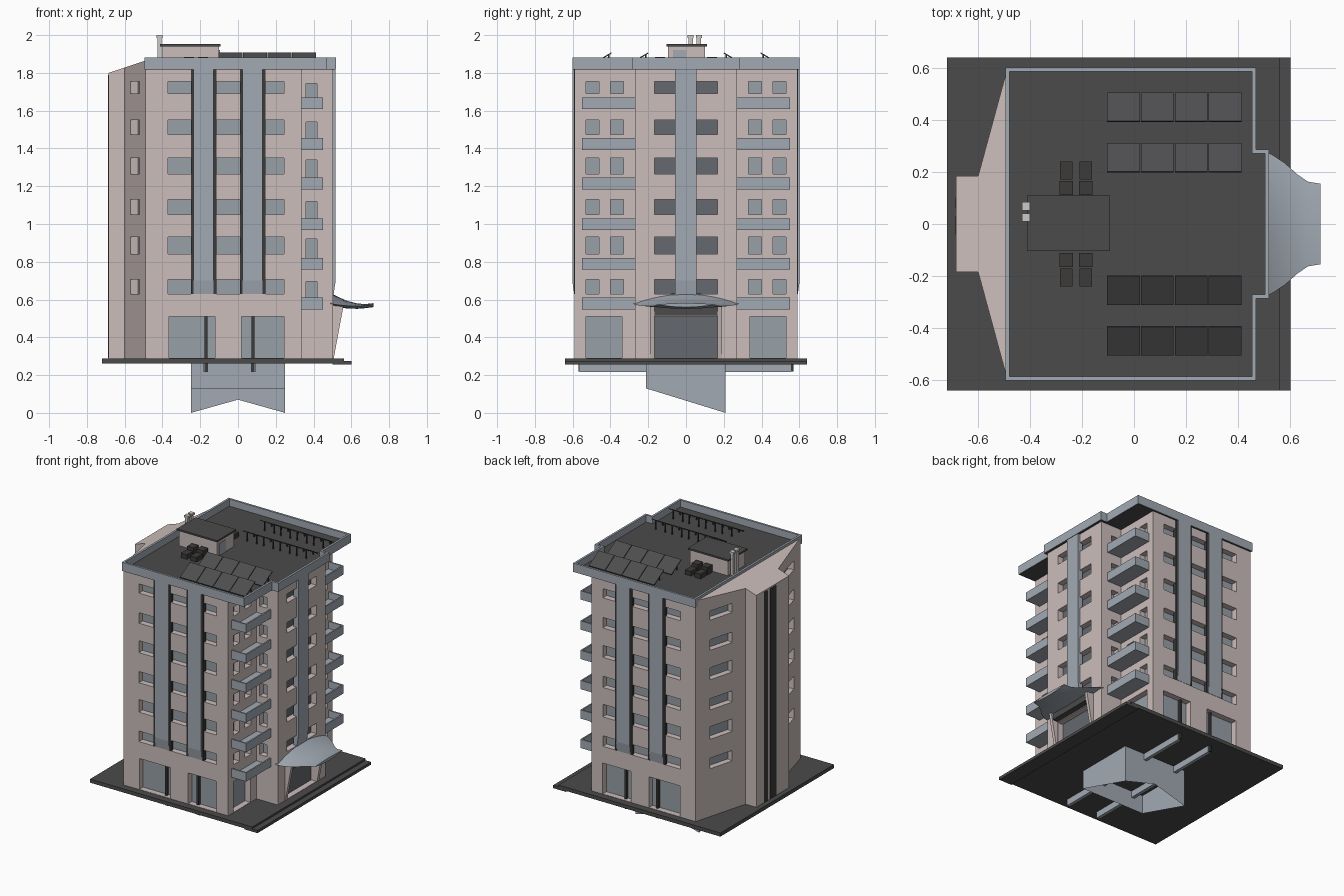
import bpy, bmesh, math
from mathutils import Matrix, Vector

if "Cube" in bpy.data.objects:
    bpy.data.objects.remove(bpy.data.objects["Cube"])


def mat(name, r, g, b):
    m = bpy.data.materials.new(name)
    m.diffuse_color = (r, g, b, 1)
    m.use_nodes = True
    m.node_tree.nodes["Principled BSDF"].inputs["Base Color"].default_value = m.diffuse_color
    return m


WALL = mat("pink_plaster", .60, .515, .50)
BLUE = mat("blue_grey_panel", .36, .40, .45)
GLASS = mat("window_glass", .31, .35, .39)
SHADE = mat("dark_glass", .13, .14, .155)
DARK = mat("roof_dark", .07, .07, .07)
BLACK = mat("dark_trim", .045, .043, .042)
SOLAR = mat("solar_panel", .075, .075, .078)
PALE = mat("pale_chimney", .62, .59, .57)


def finish(bm, name, m):
    bmesh.ops.recalc_face_normals(bm, faces=bm.faces)
    me = bpy.data.meshes.new(name)
    bm.to_mesh(me)
    bm.free()
    ob = bpy.data.objects.new(name, me)
    bpy.context.collection.objects.link(ob)
    if m:
        me.materials.append(m)
    return ob


def add_box(bm, x0, x1, y0, y1, z0, z1, M=Matrix()):
    T = Matrix.Translation(((x0 + x1) / 2, (y0 + y1) / 2, (z0 + z1) / 2))
    S = Matrix.Diagonal((abs(x1 - x0), abs(y1 - y0), abs(z1 - z0), 1))
    bmesh.ops.create_cube(bm, size=1, matrix=M @ T @ S)


def boxes(name, m, items):
    bm = bmesh.new()
    for it in items:
        add_box(bm, *it)
    return finish(bm, name, m)


def loft(name, m, ring_a, ring_b):
    bm = bmesh.new()
    a = [bm.verts.new(p) for p in ring_a]
    b = [bm.verts.new(p) for p in ring_b]
    bm.faces.new(a)
    bm.faces.new(b)
    n = len(a)
    for i in range(n):
        bm.faces.new((a[i], a[(i + 1) % n], b[(i + 1) % n], b[i]))
    return finish(bm, name, m)


def prism(name, m, pts, z0, top):
    return loft(name, m, [(x, y, z0) for x, y in pts], [(x, y, top(x)) for x, y in pts])


def sym(pts):
    """Mirror a half outline (y < 0) across y = 0."""
    return pts + [(x, -y) for x, y in reversed(pts)]


ROWS = [(.63, .705), (.84, .93), (1.05, 1.13), (1.265, 1.35), (1.475, 1.55), (1.69, 1.755)]
G0, G1, D = .29, .51, .05
cut, glass, shade = bmesh.new(), bmesh.new(), bmesh.new()


def opening(x, y, ang, w, z0, z1, pane):
    M = Matrix.Translation((x, y, 0)) @ Matrix.Rotation(ang, 4, 'Z')
    add_box(cut, -D, D, -w / 2, w / 2, z0, z1, M)
    add_box(pane, -D, -D + .008, -w / 2, w / 2, z0, z1, M)


# window and door openings on every side
for s in (-1, 1):
    face = s * math.pi / 2
    for z0, z1 in ROWS:
        opening(-.063, s * .59, face, .613, z0, z1, glass)
        opening(.389, s * .27, face, .058, z0 - .02, z1 - .01, glass)
        for y in (.365, .495):
            opening(.335, s * y, 0, .068, z0, z1, glass)
        opening(-.546, s * .384, math.atan2(.11 * s, -.405), .185, z0, z1, glass)
    for x, w in ((-.243, .245), (.132, .225)):
        opening(x, s * .59, face, w, G0, G1, glass)
    opening(.335, s * .435, 0, .19, G0, G1, glass)
for z0, z1 in ROWS:
    opening(.503, 0, 0, .335, z0, z1, shade)
opening(.503, 0, 0, .335, G0, G1, shade)

# tower walls and the sloped rear wing
main = prism("tower_walls", WALL,
             sym([(-.49, -.59), (.335, -.59), (.335, -.27), (.503, -.27)]), .28, lambda x: 1.825)
wing = prism("side_wing", WALL,
             sym([(-.49, -.59), (-.6, -.185), (-.685, -.185)]), .28,
             lambda x: 1.865 + .333 * (x + .49))
cutter = finish(cut, "opening_cutter", None)
cutter.hide_render = True
for ob in (main, wing):
    md = ob.modifiers.new("openings", 'BOOLEAN')
    md.object, md.solver = cutter, 'EXACT'
    bpy.context.view_layer.objects.active = ob
    bpy.ops.object.modifier_apply(modifier=md.name)
bpy.data.objects.remove(cutter)
finish(glass, "window_panes", GLASS)
finish(shade, "lobby_panes", SHADE)

# dark vertical slots on the wing
boxes("wing_slots", BLACK, [(-.688, -.68, .06, .1, .29, 1.79), (-.688, -.68, -.04, .03, .29, 1.79)])

# ground slab with lower step
boxes("ground_slab", DARK, [(-.72, .56, -.64, .64, .262, .288), (.5, .602, -.64, .64, .255, .275)])

# tall facade panels with tapered feet and dark edges
for s, side in ((-1, "front"), (1, "rear")):
    for i, (x0, x1) in enumerate(((-.25, -.115), (.01, .145))):
        prof = [(s * .57, .63), (s * .592, .63), (s * .602, .70), (s * .602, 1.83), (s * .57, 1.83)]
        loft(f"{side}_panel_{i}", BLUE, [(x0 + .014, y, z) for y, z in prof],
             [(x1 - .014, y, z) for y, z in prof])
        boxes(f"{side}_panel_edges_{i}", BLACK,
              [(x0, x0 + .014, s * .57, s * .594, .63, 1.825),
               (x1 - .014, x1, s * .57, s * .594, .63, 1.825)])
prof = [(.48, .62), (.505, .62), (.517, .70), (.517, 1.83), (.48, 1.83)]
loft("side_panel", BLUE, [(x, -.058, z) for x, z in prof], [(x, .055, z) for x, z in prof])

# ground floor posts and beams running under the slab
boxes("door_posts", BLACK, [(x - .008, x + .008, s * .55, s * .57, .22, .51)
                            for x in (-.17, .08) for s in (-1, 1)])
boxes("under_beams", BLUE, [(x - .012, x + .012, -.565, .555, .217, .262) for x in (-.17, .08)])

# corner balconies: floor and two upstands each
for s, side in ((-1, "front"), (1, "rear")):
    items = []
    for z, _ in ROWS:
        z0, z1 = z - .082, z - .02
        items += [(.33, .45, s * .265, s * .55, z0, z0 + .012),
                  (.44, .45, s * .265, s * .55, z0 + .012, z1),
                  (.33, .44, s * .54, s * .55, z0 + .012, z1)]
    boxes(f"{side}_balconies", BLUE, items)

# roof deck and parapet
edge = sym([(-.495, -.602), (.47, -.602), (.47, -.287), (.52, -.287)])
inner = sym([(-.48, -.587), (.455, -.587), (.455, -.272), (.505, -.272)])
prism("roof_deck", DARK, [(x * .995, y * .995) for x, y in edge], 1.818, lambda x: 1.832)
bm = bmesh.new()
rings = [[bm.verts.new((x, y, z)) for x, y in pts]
         for pts, z in ((edge, 1.82), (edge, 1.882), (inner, 1.882), (inner, 1.82))]
for k in range(4):
    a, b = rings[k], rings[(k + 1) % 4]
    for i in range(8):
        j = (i + 1) % 8
        bm.faces.new((a[i], a[j], b[j], b[i]))
finish(bm, "parapet", BLUE)

# roof house, chimneys and cooling units
boxes("roof_house", WALL, [(-.4, -.1, -.095, .1, 1.83, 1.942)])
boxes("roof_house_door", BLUE, [(-.1, -.096, -.07, 0, 1.83, 1.92)])
boxes("roof_house_top", DARK, [(-.412, -.092, -.103, .11, 1.94, 1.952)])
boxes("chimneys", PALE, [(-.426, -.406, y - .012, y + .012, 1.83, 1.985) for y in (.025, .068)]
      + [(-.432, -.4, y - .016, y + .016, 1.985, 2.0) for y in (.025, .068)])
boxes("cooling_units", BLACK,
      [(x - .026, x + .026, s * .112, s * .165, 1.83, 1.885) for x in (-.26, -.185) for s in (-1, 1)]
      + [(x - .024, x + .024, s * .172, s * .24, 1.83, 1.865) for x in (-.26, -.185) for s in (-1, 1)])

# tilted solar panels with posts
bm, posts = bmesh.new(), []
for s in (-1, 1):
    for y in (.2, .395):
        for i in range(4):
            x0 = -.105 + i * .13
            M = (Matrix.Translation((0, s * (y + .055), 1.873))
                 @ Matrix.Rotation(-s * math.atan2(.065, .11), 4, 'X'))
            add_box(bm, x0 + .002, x0 + .128, -.064, .064, -.003, .003, M)
            for dx in (.025, .1):
                posts.append((x0 + dx, x0 + dx + .007, s * (y + .01), s * (y + .017), 1.83, 1.897))
                posts.append((x0 + dx, x0 + dx + .007, s * (y + .09), s * (y + .097), 1.83, 1.848))
finish(bm, "solar_panels", SOLAR)
boxes("solar_posts", BLACK, posts)

# flared entrance canopy, lens-shaped in section
bm = bmesh.new()
N, grid = 16, []
for x, w, crown, low in ((.49, .282, .635, .578), (.53, .268, .614, .572), (.58, .235, .592, .567),
                         (.63, .19, .58, .565), (.67, .163, .576, .568), (.718, .155, .581, .574)):
    ring = []
    for k in range(2 * N):
        t = -1 + 2 * k / N if k <= N else 1 - 2 * (k - N) / N
        bulge = (crown - low) if k <= N else -.014
        ring.append(bm.verts.new((x, w * t, low + bulge * (1 - t * t))))
    grid.append(ring)
for a, b in zip(grid, grid[1:]):
    for k in range(2 * N):
        j = (k + 1) % (2 * N)
        bm.faces.new((a[k], a[j], b[j], b[k]))
bm.faces.new(grid[0])
bm.faces.new(grid[-1])
can = finish(bm, "entrance_canopy", BLUE)
bpy.ops.object.select_all(action='DESELECT')
can.select_set(True)
bpy.context.view_layer.objects.active = can
bpy.ops.object.shade_smooth_by_angle(angle=math.radians(40))

# leaning cheek walls below the canopy
for s, side in ((-1, "front"), (1, "rear")):
    prof = [(.49, .285), (.506, .285), (.56, .575), (.49, .575)]
    loft(f"{side}_porch_cheek", WALL, [(x, s * .168, z) for x, z in prof],
         [(x, s * .19, z) for x, z in prof])
boxes("porch_lintel", DARK, [(.49, .545, -.168, .168, .515, .56)])

# folded skirt hanging below the slab
bm = bmesh.new()
path = [(.25, -.213, .13), (.25, .21, 0), (0, .21, .07), (-.25, .21, 0), (-.25, -.213, .13)]
lo = [bm.verts.new(p) for p in path]
hi = [bm.verts.new((x, y, .265)) for x, y, z in path]
for i in range(5):
    j = (i + 1) % 5
    bm.faces.new((lo[i], lo[j], hi[j], hi[i]))
finish(bm, "hanging_skirt", BLUE)
